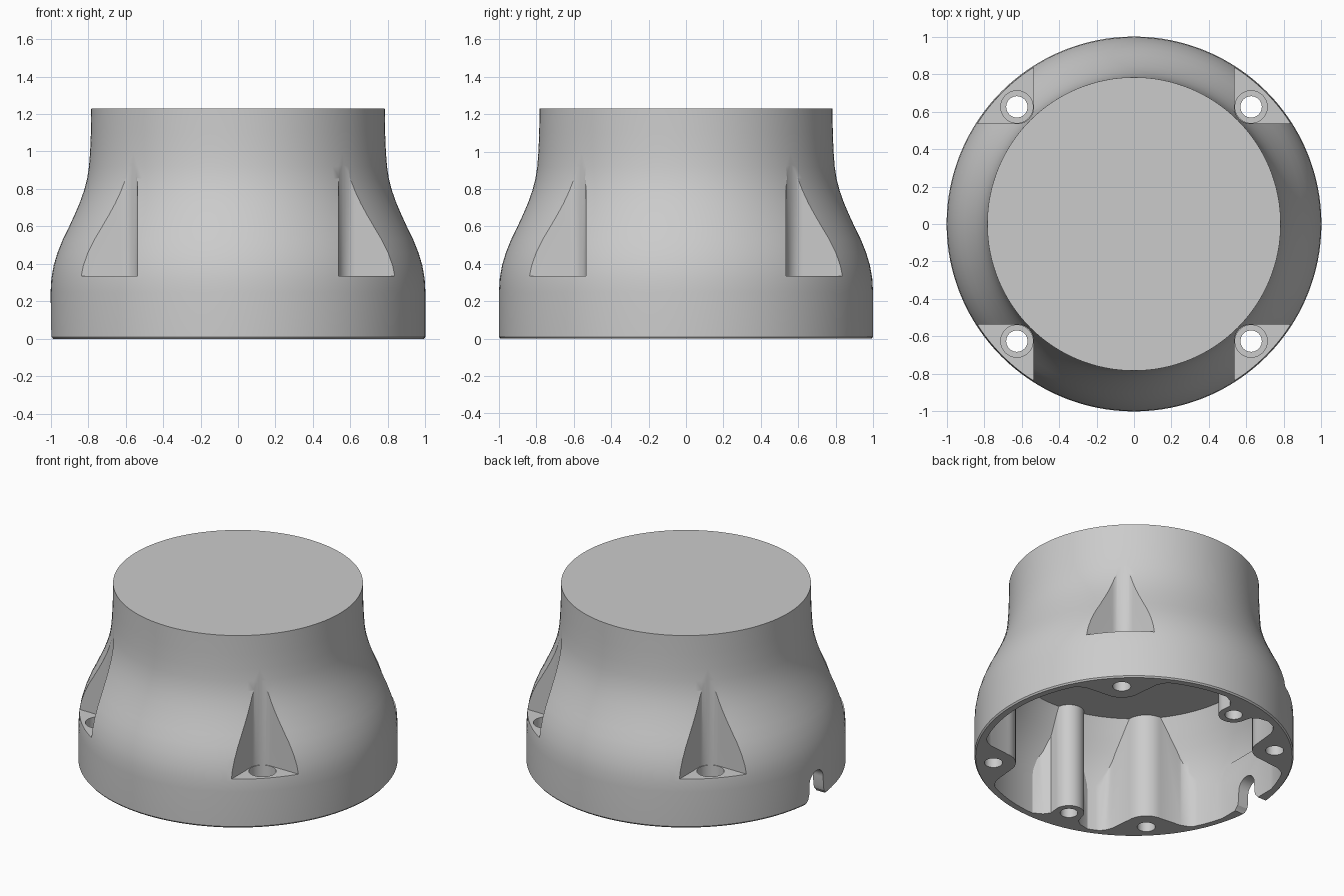
import bpy, bmesh
from math import sin, cos, pi, radians, sqrt
from mathutils import Matrix

if "Cube" in bpy.data.objects:
    bpy.data.objects.remove(bpy.data.objects["Cube"])

SEG = 128
CEILING = 0.73
PITCH = 0.884          # distance of the corner screws from the axis
CORNERS = [radians(a) for a in (45, 135, 225, 315)]
POSTS = [radians(a) for a in (100, 260)]


def finish(name, bm):
    bmesh.ops.recalc_face_normals(bm, faces=bm.faces)
    mesh = bpy.data.meshes.new(name)
    bm.to_mesh(mesh)
    bm.free()
    obj = bpy.data.objects.new(name, mesh)
    bpy.context.collection.objects.link(obj)
    return obj


def lathe(name, profile):
    """Closed solid of revolution from (radius, z) points, capped at both ends."""
    bm = bmesh.new()
    rings = [[bm.verts.new((r * cos(2 * pi * i / SEG), r * sin(2 * pi * i / SEG), z))
              for i in range(SEG)] for r, z in profile]
    for a, b in zip(rings, rings[1:]):
        for i in range(SEG):
            j = (i + 1) % SEG
            bm.faces.new((a[i], a[j], b[j], b[i]))
    bm.faces.new(rings[0])
    bm.faces.new(rings[-1])
    return finish(name, bm)


def prism(name, pts, z0, z1, matrix=Matrix()):
    """Outline extruded from z0 to z1, then moved by a matrix."""
    bm = bmesh.new()
    low = [bm.verts.new((x, y, z0)) for x, y in pts]
    high = [bm.verts.new((x, y, z1)) for x, y in pts]
    bm.faces.new(low)
    bm.faces.new(high)
    for i in range(len(pts)):
        j = (i + 1) % len(pts)
        bm.faces.new((low[i], low[j], high[j], high[i]))
    bm.transform(matrix)
    return finish(name, bm)


def turn(angle):
    return Matrix.Rotation(angle, 4, 'Z')


def arc(cx, cy, r, a0, a1, n):
    return [(cx + r * cos(radians(a0 + (a1 - a0) * i / n)),
             cy + r * sin(radians(a0 + (a1 - a0) * i / n))) for i in range(n + 1)]


def mirrored(tail, middle):
    """Outline symmetric about its first axis: tail, middle arc, mirrored tail."""
    return tail + middle + [(x, -y) for x, y in reversed(tail)]


def cut(target, cutter):
    cutter.hide_render = True
    mod = target.modifiers.new("cut", 'BOOLEAN')
    mod.operation = 'DIFFERENCE'
    mod.solver = 'EXACT'
    mod.object = cutter
    bpy.context.view_layer.objects.active = target
    bpy.ops.object.modifier_apply(modifier=mod.name)
    bpy.data.objects.remove(cutter, do_unlink=True)


# Outer bell-shaped shell
outer = [(1.0, 0.01), (1.0, 0.25), (0.996, 0.32), (0.984, 0.39), (0.963, 0.46),
         (0.935, 0.53), (0.903, 0.595), (0.873, 0.66), (0.845, 0.725),
         (0.822, 0.79), (0.805, 0.855), (0.795, 0.92), (0.789, 1.0), (0.785, 1.1)]
housing = lathe("housing", [(0.992, 0.0)] + outer + [(0.783, 1.23)])

# Cavity that follows the shell, with boss shapes taken out of it
inner = [(r - 0.05, z) for r, z in outer if 0.2 < z < CEILING - 0.02]
cavity = lathe("cavity_cutter", [(0.95, -0.1)] + inner + [(0.79, CEILING)])

corner_boss = mirrored([(1.15, 0.32), (0.903, 0.30), (0.897, 0.255), (0.88, 0.215)],
                       arc(PITCH, 0, 0.14, 135, 225, 12))
for a in CORNERS:
    cut(cavity, prism("corner_boss", corner_boss, -0.3, 1.0, turn(a)))

post = mirrored([(1.15, 0.22), (0.928, 0.20), (0.905, 0.135), (0.87, 0.1)],
                arc(0.815, 0, 0.095, 90, 270, 20))
for a in POSTS:
    cut(cavity, prism("inner_post", post, -0.3, 1.0, turn(a)))

# Flat pad behind the cable notch
cut(cavity, prism("notch_pad", [(-1.2, -0.5), (-0.92, -0.5), (-0.92, 0.5), (-1.2, 0.5)],
                  -0.3, 0.36))
cut(housing, cavity)

# Screw pockets: rounded square corners open to the outside
d = 0.7 * sqrt(0.5)
side = (PITCH - 0.09 * sqrt(0.5) + d, 0.09 * sqrt(0.5) + d)
pocket = mirrored([side], arc(PITCH, 0, 0.09, 135, 225, 16))
for a in CORNERS:
    cut(housing, prism("pocket_cutter", pocket, 0.335, 1.1, turn(a)))
    cut(housing, prism("counterbore_cutter", arc(PITCH, 0, 0.086, 0, 352.5, 47), 0.25, 0.5, turn(a)))
    cut(housing, prism("screw_hole_cutter", arc(PITCH, 0, 0.057, 0, 348.75, 31), -0.1, 0.3, turn(a)))

# Blind holes in the inner posts
for a in POSTS:
    cut(housing, prism("post_hole_cutter", arc(0.815, 0, 0.055, 0, 348.75, 31), -0.1, 0.4, turn(a)))

# Cable notch in the left rim: arch with flared foot
foot = [(-0.12, -0.02), (-0.105, 0.01), (-0.085, 0.03), (-0.077, 0.06)]
notch = foot + arc(0, 0.125, 0.075, 180, 0, 16) + [(-y, z) for y, z in reversed(foot)]
along_x = Matrix(((0, 0, 1, 0), (1, 0, 0, 0), (0, 1, 0, 0), (0, 0, 0, 1)))
cut(housing, prism("cable_notch_cutter", notch, -1.3, -0.75, along_x))

# Smooth curved walls, keep crisp edges
bpy.ops.object.select_all(action='DESELECT')
housing.select_set(True)
bpy.context.view_layer.objects.active = housing
bpy.ops.object.shade_smooth_by_angle(angle=radians(30))
